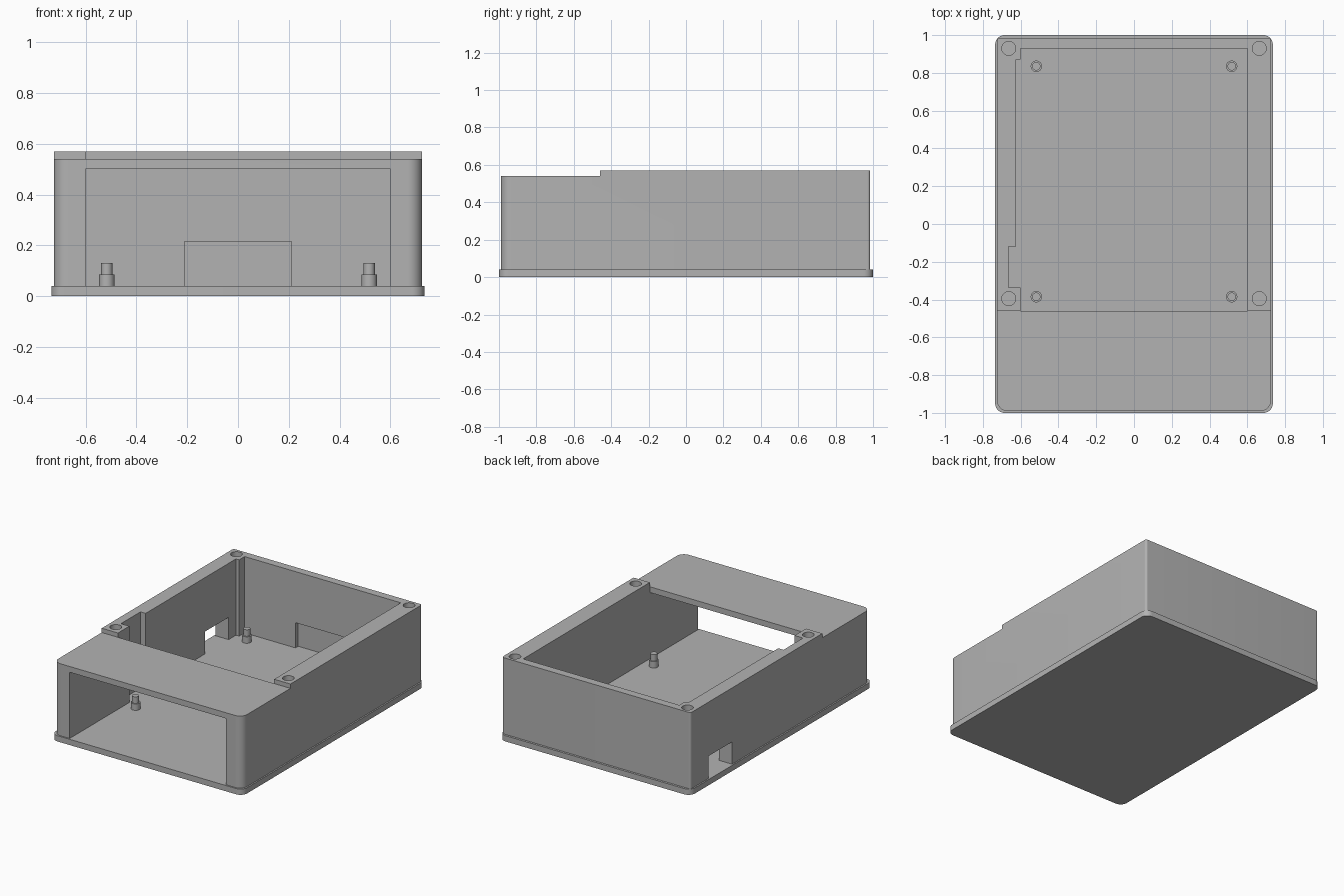
import bpy
import math

cube = bpy.data.objects.get("Cube")
if cube:
    bpy.data.objects.remove(cube, do_unlink=True)

grey = bpy.data.materials.new("plain grey")
grey.use_nodes = True
colour = (0.45, 0.45, 0.45, 1)
grey.diffuse_color = colour
grey.node_tree.nodes["Principled BSDF"].inputs["Base Color"].default_value = colour


def prism(name, outline, z0, z1):
    """Extrude a counter-clockwise outline from z0 to z1."""
    n = len(outline)
    verts = [(x, y, z) for z in (z0, z1) for x, y in outline]
    faces = [tuple(reversed(range(n))), tuple(range(n, 2 * n))]
    faces += [(i, (i + 1) % n, n + (i + 1) % n, n + i) for i in range(n)]
    mesh = bpy.data.meshes.new(name)
    mesh.from_pydata(verts, [], faces)
    mesh.materials.append(grey)
    obj = bpy.data.objects.new(name, mesh)
    bpy.context.collection.objects.link(obj)
    return obj


def rounded(hx, y0, y1, r_front, r_back, steps=10):
    """Rectangle outline with separate front and back corner radii."""
    pts = []
    corners = ((1, y1, r_back), (-1, y1, r_back), (-1, y0, r_front), (1, y0, r_front))
    for k, (sx, y, r) in enumerate(corners):
        cx = sx * (hx - r)
        cy = y - r if k < 2 else y + r
        for i in range(steps + 1):
            a = math.pi / 2 * (k + i / steps)
            pts.append((cx + r * math.cos(a), cy + r * math.sin(a)))
    return pts


def circle(x, y, r, n=32):
    return [(x + r * math.cos(2 * math.pi * i / n),
             y + r * math.sin(2 * math.pi * i / n)) for i in range(n)]


def box(x0, x1, y0, y1):
    return [(x0, y0), (x1, y0), (x1, y1), (x0, y1)]


def activate(obj):
    bpy.ops.object.select_all(action="DESELECT")
    obj.select_set(True)
    bpy.context.view_layer.objects.active = obj


def combine(obj, outline, z0, z1, operation="DIFFERENCE"):
    """Cut or join a prism into the object."""
    tool = prism("cutter", outline, z0, z1)
    tool.hide_render = True
    mod = obj.modifiers.new("combine", "BOOLEAN")
    mod.operation = operation
    mod.solver = "EXACT"
    mod.object = tool
    activate(obj)
    bpy.ops.object.modifier_apply(modifier=mod.name)
    bpy.data.objects.remove(tool, do_unlink=True)


def smooth(obj):
    activate(obj)
    bpy.ops.object.shade_smooth_by_angle(angle=math.radians(30))


FLOOR, LOW, HIGH, STEP_Y = 0.04, 0.54, 0.57, -0.46

# Floor plate with a slim lip around the walls
base = prism("base_plate", rounded(0.735, -1, 1, 0.05, 0.05), 0, FLOOR)
smooth(base)

# Enclosure walls, carved from one block
shell = prism("enclosure_shell", rounded(0.725, -0.99, 0.985, 0.055, 0.015), FLOOR, HIGH)
combine(shell, box(-1, 1, -1.2, STEP_Y), LOW, 1)              # lowered front top
combine(shell, box(-0.6, 0.6, -1.2, 0.93), 0, 0.5)            # cavity and front opening
combine(shell, box(-0.6, 0.6, STEP_Y, 0.93), 0.3, 1)          # top opening
combine(shell, box(-0.625, -0.5, -0.2, 0.87), 0, 1)           # shallow side pocket
combine(shell, box(-0.665, -0.5, -0.335, -0.12), 0, 1)        # deep side pocket
combine(shell, box(-0.9, -0.5, 0.53, 0.79), 0, 0.195)         # side port
combine(shell, box(-0.21, 0.21, 0.8, 0.96), 0, 0.215)         # back wall recess
for x in (-0.663, 0.663):
    for y in (-0.395, 0.93):
        combine(shell, circle(x, y, 0.037), 0.3, 1)           # lid screw holes
smooth(shell)

# Stepped board standoffs
for side, x in (("right", -0.517), ("left", 0.517)):
    for end, y in (("front", -0.385), ("back", 0.835)):
        post = prism(f"{end}_{side}_standoff", circle(x, y, 0.03), FLOOR, 0.085)
        smooth(post)
        pin = prism(f"{end}_{side}_pin", circle(x, y, 0.022), 0.085, 0.13)
        smooth(pin)
